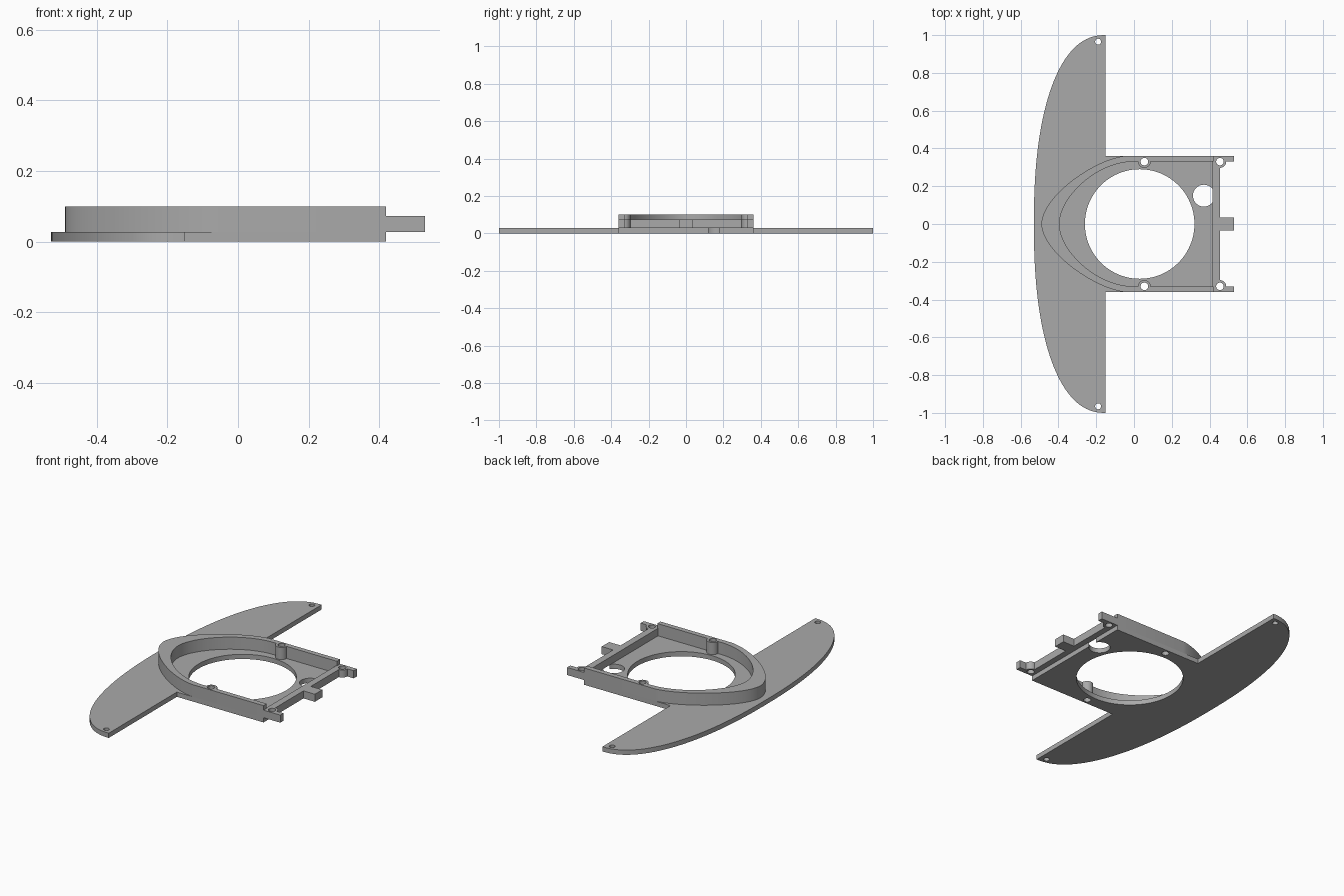
import bpy, bmesh
from math import sin, cos, pi, radians, acos
from mathutils import Vector
from mathutils.geometry import interpolate_bezier

cube = bpy.data.objects.get("Cube")
if cube:
    bpy.data.objects.remove(cube)

gray = bpy.data.materials.new("plain gray")
gray.use_nodes = True
colour = (0.4, 0.4, 0.4, 1)
gray.diffuse_color = colour
gray.node_tree.nodes["Principled BSDF"].inputs["Base Color"].default_value = colour


def arc(cx, cy, r, start, end, n=24):
    """Points on an arc, angles in degrees."""
    return [(cx + r * cos(radians(start + (end - start) * i / n)),
             cy + r * sin(radians(start + (end - start) * i / n))) for i in range(n + 1)]


def circle(cx, cy, r, n=32):
    return arc(cx, cy, r, 0, 360, n)[:-1]


def bezier(*pts):
    return [tuple(p) for p in interpolate_bezier(*[Vector(p) for p in pts], 28)]


def mirrored(half):
    """Close a half outline across the y = 0 line."""
    return half + [(x, -y) for x, y in reversed(half) if abs(y) > 1e-5]


def slab(name, z0, z1, outline, holes):
    """Extrude an outline with holes between two heights."""
    curve = bpy.data.curves.new(name, 'CURVE')
    curve.dimensions = '2D'
    curve.fill_mode = 'BOTH'
    curve.extrude = (z1 - z0) / 2
    for pts in [outline] + holes:
        spline = curve.splines.new('POLY')
        spline.points.add(len(pts) - 1)
        for point, (x, y) in zip(spline.points, pts):
            point.co = (x, y, 0, 1)
        spline.use_cyclic_u = True
    temp = bpy.data.objects.new(name + "_outline", curve)
    bpy.context.collection.objects.link(temp)
    bpy.context.view_layer.update()
    graph = bpy.context.evaluated_depsgraph_get()
    mesh = bpy.data.meshes.new_from_object(temp.evaluated_get(graph))
    bpy.data.objects.remove(temp)
    bm = bmesh.new()
    bm.from_mesh(mesh)
    bmesh.ops.remove_doubles(bm, verts=bm.verts, dist=1e-5)
    bmesh.ops.translate(bm, verts=bm.verts, vec=(0, 0, (z0 + z1) / 2))
    bmesh.ops.recalc_face_normals(bm, faces=bm.faces)
    bm.to_mesh(mesh)
    bm.free()
    mesh.materials.clear()
    mesh.materials.append(gray)
    mesh.shade_smooth()
    mesh.set_sharp_from_angle(angle=radians(30))
    obj = bpy.data.objects.new(name, mesh)
    bpy.context.collection.objects.link(obj)
    return obj


FLOOR, TOP, BAR_TOP = 0.028, 0.1, 0.073
SIDE, INNER, END = 0.36, 0.33, 0.42
BOSS, SCREW = 0.033, 0.02
BOSS_X, BAR_X = 0.055, 0.455

# Base plate: curved wing joined to the square floor, with a notch in its end
wing = []
for i in range(65):
    t = pi / 2 * i / 64
    wing.append((-0.15 - 0.38 * cos(t) ** (2 / 2.3), sin(t) ** (2 / 2.3)))
wing[-1] = (-0.15, 1)
plate = mirrored(wing + [(-0.15, SIDE), (END, SIDE)])
notch_angle = acos(0.05 / 0.058) * 180 / pi
corner = plate.index((END, SIDE)) + 1
plate[corner:corner] = arc(0.37, 0.15, 0.058, notch_angle, 360 - notch_angle, 32)
screws = [circle(BOSS_X, s * INNER, SCREW) for s in (1, -1)]
tips = [circle(-0.19, s * 0.965, 0.016) for s in (1, -1)]
slab("base_plate", 0, FLOOR, plate, [circle(0.03, 0, 0.29, 96)] + screws + tips)

# Raised rim with pointed round nose and two screw bosses
outer = bezier((-0.49, 0), (-0.49, 0.14), (-0.22, 0.34), (-0.05, SIDE)) + [(END, SIDE)]
inner = bezier((-0.395, 0), (-0.395, 0.14), (-0.2, INNER), (0, INNER))
inner += arc(BOSS_X, INNER, BOSS, 180, 360) + [(END, INNER)]
rim = [(x, -y) for x, y in reversed(outer)] + outer[1:]
rim += list(reversed(inner)) + [(x, -y) for x, y in inner[1:]]
slab("rim_wall", FLOOR, TOP, rim, screws)

# End bar with centre tab, corner tabs and screw bosses
half = [(0.53, 0.035), (BAR_X, 0.035)] + arc(BAR_X, INNER, BOSS, -90, 0, 12)
half += [(0.53, INNER), (0.53, SIDE), (END, SIDE), (END, INNER), (0.415, INNER)]
slab("end_bar", FLOOR, BAR_TOP, mirrored(half),
     [circle(BAR_X, s * INNER, SCREW) for s in (1, -1)])
